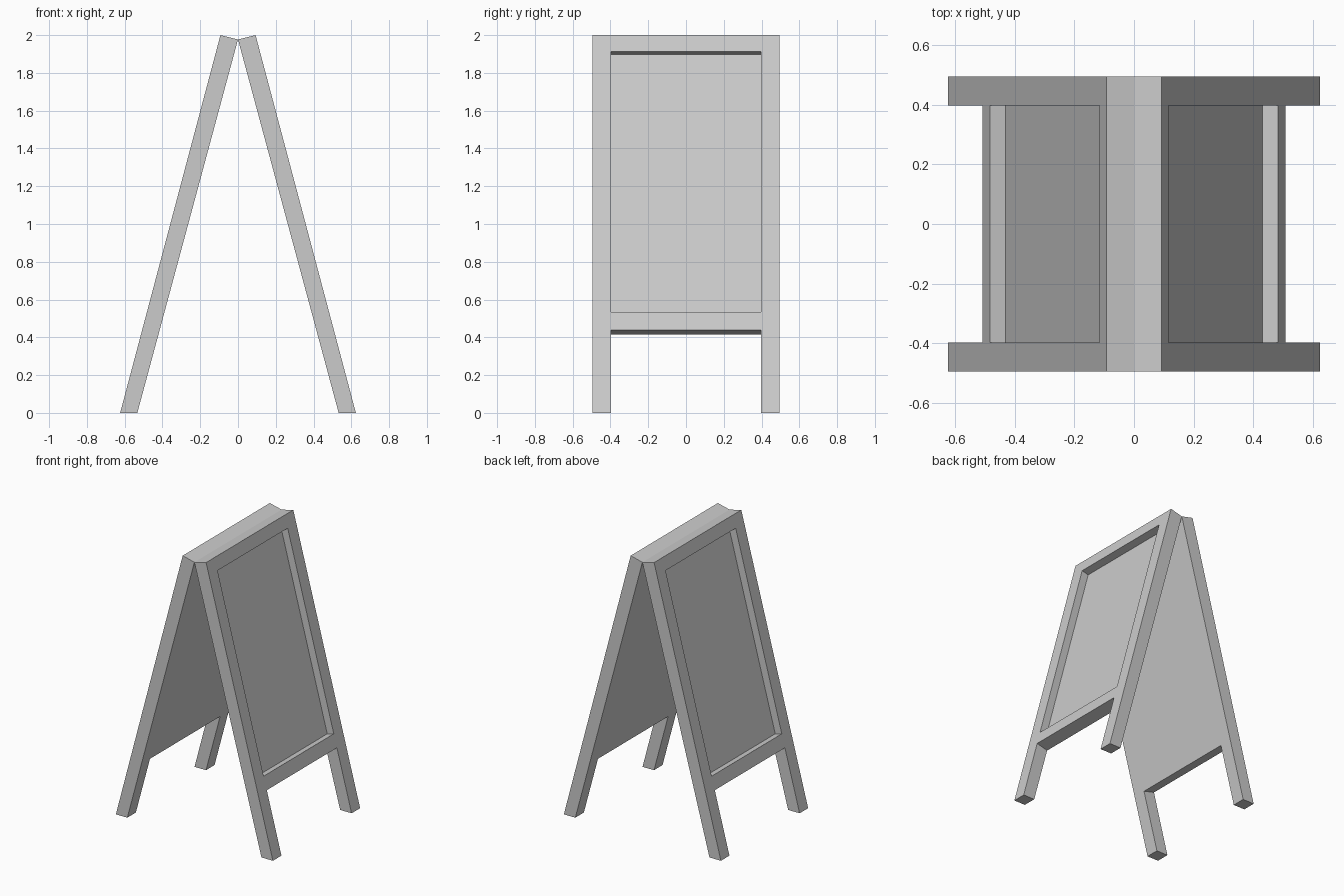
import bpy, bmesh, math

if "Cube" in bpy.data.objects:
    bpy.data.objects.remove(bpy.data.objects["Cube"])

YS = [-0.495, -0.398, 0.398, 0.495]       # leg edges across the width
ZS = [2.0, 1.912, 0.533, 0.439, 0.0]      # rail edges down the outer face


def outer_x(z):
    return 0.624 - 0.2655 * z


def inner_x(z):
    return 0.533 * (1 - z / 1.977)


def build_board_mesh():
    bm = bmesh.new()
    # outer face of the frame as a grid, open between the feet
    grid = [[bm.verts.new((outer_x(z), y, z)) for y in YS] for z in ZS]
    panel = None
    faces = []
    for r in range(4):
        for c in range(3):
            if (r, c) == (3, 1):
                continue
            f = bm.faces.new((grid[r][c], grid[r + 1][c],
                              grid[r + 1][c + 1], grid[r][c + 1]))
            faces.append(f)
            if (r, c) == (1, 1):
                panel = f
    unused = [v for v in bm.verts if not v.link_faces]
    bmesh.ops.delete(bm, geom=unused, context='VERTS')

    # board thickness, with rails square to the slope and feet cut level
    ret = bmesh.ops.extrude_face_region(bm, geom=faces, use_keep_orig=True)
    for v in [g for g in ret["geom"] if isinstance(g, bmesh.types.BMVert)]:
        if v.co.z > 0.01:
            v.co.z -= 0.023
        v.co.x = inner_x(v.co.z)

    # recessed sign panel
    ret = bmesh.ops.extrude_discrete_faces(bm, faces=[panel])
    recess = ret["faces"][0]
    for v in recess.verts:
        v.co.x -= 0.052
        v.co.z -= 0.014

    bmesh.ops.recalc_face_normals(bm, faces=bm.faces)
    mesh = bpy.data.meshes.new("sign_board")
    bm.to_mesh(mesh)
    bm.free()
    return mesh


# two matching boards leaning together at the top
board = build_board_mesh()
for name, turn in (("right_board", 0), ("left_board", math.pi)):
    obj = bpy.data.objects.new(name, board)
    obj.rotation_euler.z = turn
    bpy.context.collection.objects.link(obj)
